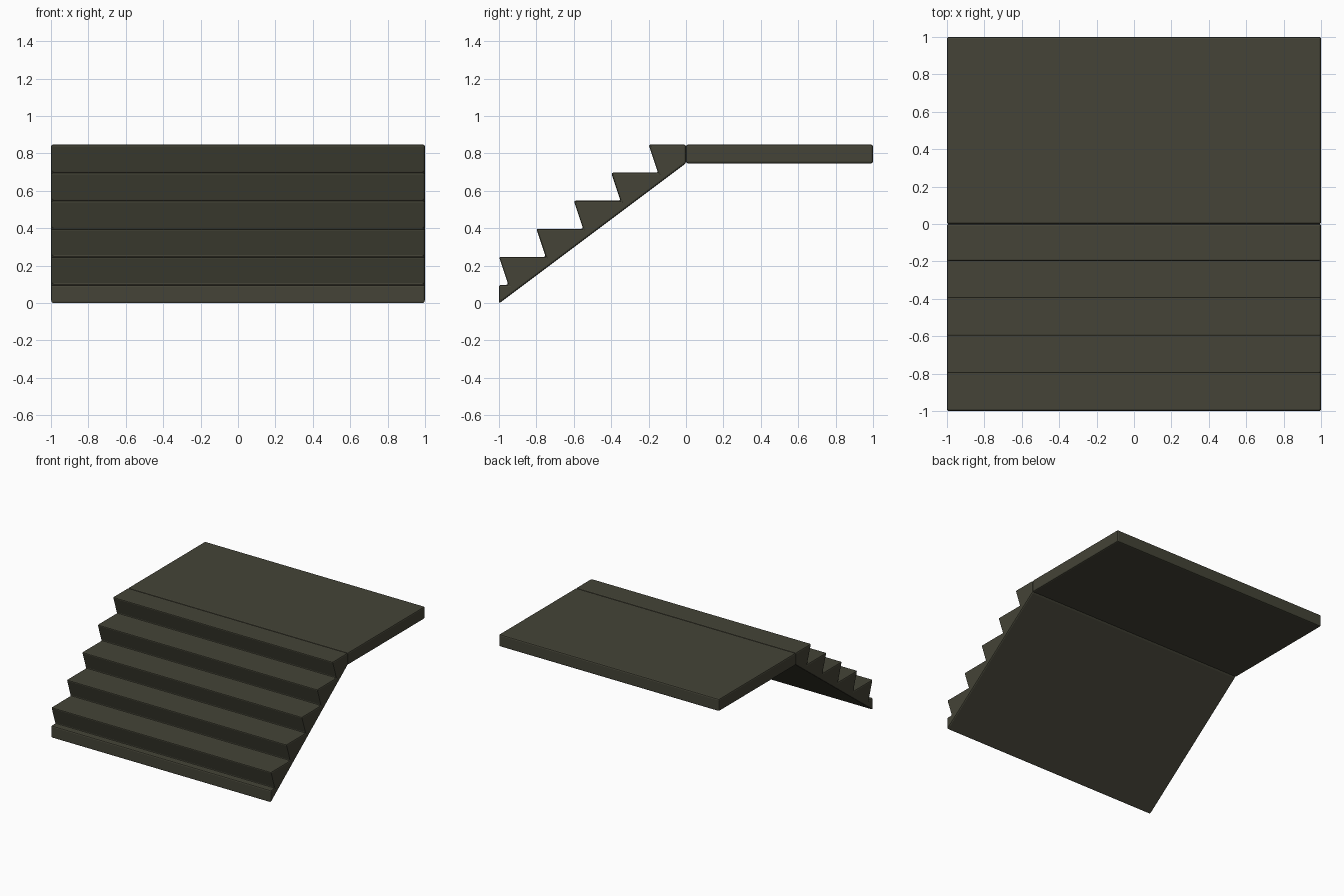
import bpy, bmesh

if "Cube" in bpy.data.objects:
    bpy.data.objects.remove(bpy.data.objects["Cube"])

mat = bpy.data.materials.new("dark_olive")
mat.diffuse_color = (0.058, 0.057, 0.038, 1)
mat.use_nodes = True
mat.node_tree.nodes["Principled BSDF"].inputs["Base Color"].default_value = mat.diffuse_color

BASE = -0.003  # rounded lower tip lands on z = 0


def slab(name, profile, bevel=0.01):
    """Extrude a (y, z) profile across the full width and soften its edges."""
    bm = bmesh.new()
    face = bm.faces.new([bm.verts.new((-1, y, z + BASE)) for y, z in profile])
    ext = bmesh.ops.extrude_face_region(bm, geom=[face], use_keep_orig=True)
    moved = [v for v in ext["geom"] if isinstance(v, bmesh.types.BMVert)]
    bmesh.ops.translate(bm, verts=moved, vec=(2, 0, 0))
    bmesh.ops.recalc_face_normals(bm, faces=bm.faces)
    mesh = bpy.data.meshes.new(name)
    bm.to_mesh(mesh)
    bm.free()
    mesh.materials.append(mat)
    ob = bpy.data.objects.new(name, mesh)
    bpy.context.collection.objects.link(ob)
    mod = ob.modifiers.new("soft_edges", "BEVEL")
    mod.width = bevel
    mod.segments = 2
    mod.limit_method = "ANGLE"
    return ob


# Stair flight: five overhanging steps above a low starting riser
profile = [(-1, 0), (-1, 0.1)]
for i in range(5):
    y, z = -1 + 0.2 * i, 0.1 + 0.15 * i
    profile += [(y + 0.05, z), (y, z + 0.15)]
profile += [(0, 0.85), (0, 0.75)]
slab("stair_flight", profile)

# Flat landing behind the top step
slab("landing", [(0, 0.75), (0, 0.85), (1, 0.85), (1, 0.75)])
